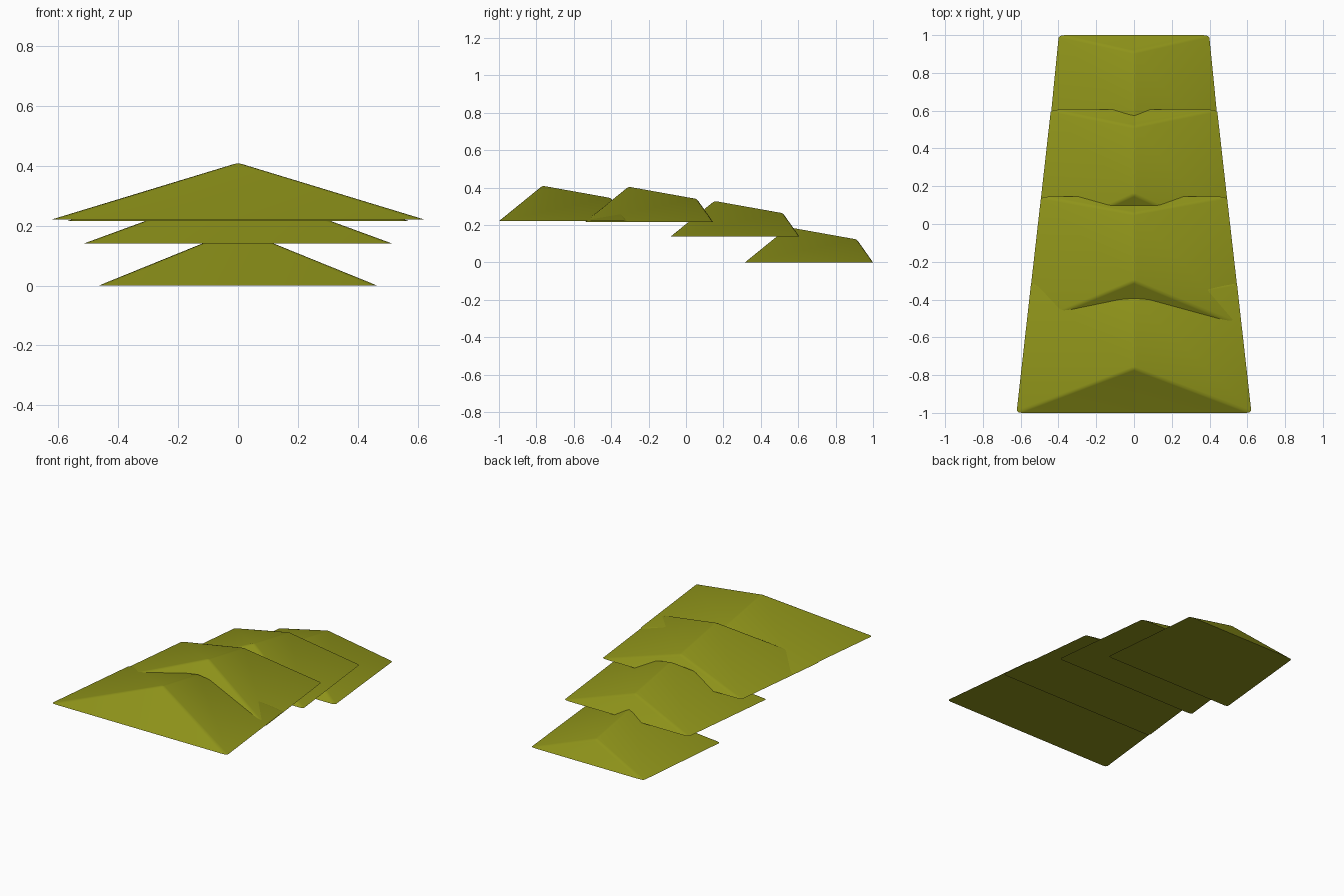
import bpy, bmesh, math

if "Cube" in bpy.data.objects:
    bpy.data.objects.remove(bpy.data.objects["Cube"])

mat = bpy.data.materials.new("olive")
mat.diffuse_color = (0.27, 0.29, 0.01, 1)
mat.use_nodes = True
mat.node_tree.nodes["Principled BSDF"].inputs["Base Color"].default_value = mat.diffuse_color


def plate(name, y, z, front_w, back_w):
    """Hipped armour plate: flat tapered base, sloping ridge, softened hips."""
    bm = bmesh.new()
    base = [bm.verts.new(c) for c in (
        (-front_w, y, z), (front_w, y, z),
        (back_w, y + 0.685, z), (-back_w, y + 0.685, z))]
    rf = bm.verts.new((0, y + 0.235, z + 0.191))
    rb = bm.verts.new((0, y + 0.597, z + 0.125))
    a, b, c, d = base
    bm.faces.new((d, c, b, a))
    bm.faces.new((a, b, rf))
    bm.faces.new((b, c, rb, rf))
    bm.faces.new((c, d, rb))
    bm.faces.new((d, a, rf, rb))
    hips = [e for e in bm.edges if rf in e.verts or rb in e.verts]
    bmesh.ops.bevel(bm, geom=hips, offset=0.012, segments=2,
                    profile=0.5, affect='EDGES', clamp_overlap=True)
    bmesh.ops.recalc_face_normals(bm, faces=bm.faces[:])
    me = bpy.data.meshes.new(name)
    bm.to_mesh(me)
    bm.free()
    me.materials.append(mat)
    ob = bpy.data.objects.new(name, me)
    bpy.context.collection.objects.link(ob)
    bpy.ops.object.select_all(action='DESELECT')
    ob.select_set(True)
    bpy.context.view_layer.objects.active = ob
    bpy.ops.object.shade_smooth_by_angle(angle=math.radians(40))


# Four overlapping plates, front to back, stepping down
for i, (y, z, fw, bw) in enumerate((
        (-1.0, 0.221, 0.622, 0.545),
        (-0.54, 0.216, 0.570, 0.492),
        (-0.08, 0.140, 0.517, 0.440),
        (0.315, 0.0, 0.466, 0.398))):
    plate(f"plate_{i + 1}", y, z, fw, bw)
